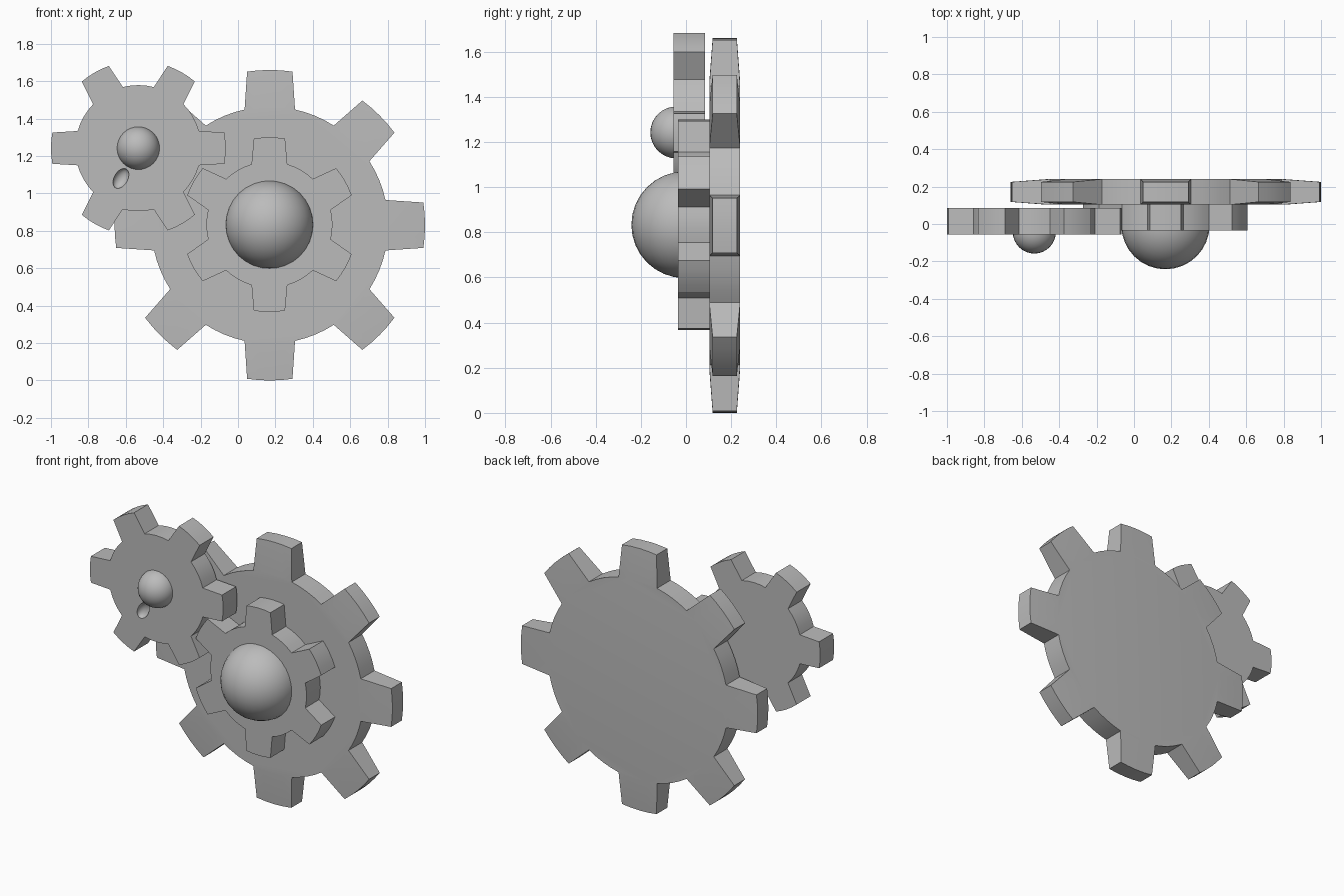
import bpy, bmesh, math

if "Cube" in bpy.data.objects:
    bpy.data.objects.remove(bpy.data.objects["Cube"])

grey = bpy.data.materials.new("plain grey")
grey.diffuse_color = (0.5, 0.5, 0.5, 1)
grey.use_nodes = True
grey.node_tree.nodes["Principled BSDF"].inputs["Base Color"].default_value = grey.diffuse_color


def smooth(obj):
    bpy.ops.object.select_all(action='DESELECT')
    obj.select_set(True)
    bpy.context.view_layer.objects.active = obj
    bpy.ops.object.shade_smooth_by_angle(angle=math.radians(30))


def gear(name, cx, cz, teeth, first, r_root, r_tip, a_root, a_tip, y0, y1, taper=0.0):
    """Upright gear: a flat disc with tapered teeth, facing -y. Angles in degrees."""
    bm = bmesh.new()
    step = 360 / teeth

    def vert(r, deg, y):
        a = math.radians(deg)
        return bm.verts.new((cx + r * math.cos(a), y, cz + r * math.sin(a)))

    def pair(r, deg, t=0.0):
        return vert(r, deg, y0 + t), vert(r, deg, y1 - t)

    ring, tooth_sets = [], []
    for i in range(teeth):
        mid = first + i * step
        fan = [-1, -0.5, 0, 0.5, 1]
        root = [pair(r_root, mid + a_root * f) for f in fan]
        tip = [pair(r_tip, mid + a_tip * f, taper) for f in fan]
        gap = step - 2 * a_root
        valley = [pair(r_root, mid + a_root + gap * f) for f in (0.25, 0.5, 0.75)]
        ring += root + valley
        tooth_sets.append((root, tip, valley))

    # Disc faces
    bm.faces.new([p[0] for p in ring])
    bm.faces.new([p[1] for p in ring])
    # Teeth and valley walls
    for i, (root, tip, valley) in enumerate(tooth_sets):
        for j in range(4):
            for s in (0, 1):
                bm.faces.new((root[j][s], root[j + 1][s], tip[j + 1][s], tip[j][s]))
            bm.faces.new((tip[j][0], tip[j + 1][0], tip[j + 1][1], tip[j][1]))
        for j in (0, 4):
            bm.faces.new((root[j][0], tip[j][0], tip[j][1], root[j][1]))
        wall = [root[-1]] + valley + [tooth_sets[(i + 1) % teeth][0][0]]
        for a, b in zip(wall, wall[1:]):
            bm.faces.new((a[0], b[0], b[1], a[1]))
    bmesh.ops.recalc_face_normals(bm, faces=bm.faces)
    mesh = bpy.data.meshes.new(name)
    bm.to_mesh(mesh)
    bm.free()
    mesh.materials.append(grey)
    obj = bpy.data.objects.new(name, mesh)
    bpy.context.collection.objects.link(obj)
    return obj


def ball(name, loc, r, scale=(1, 1, 1), tilt=0):
    bpy.ops.mesh.primitive_uv_sphere_add(segments=32, ring_count=16, radius=r, location=loc,
                                         rotation=(0, math.radians(tilt), 0))
    obj = bpy.context.object
    obj.name = name
    obj.scale = scale
    obj.data.materials.append(grey)
    return obj


# Gears
large = gear("large_gear", 0.17, 0.83, 8, 0, 0.633, 0.83, 12.3, 8.4, 0.103, 0.24, 0.015)
middle = gear("middle_gear", 0.168, 0.833, 6, 30, 0.337, 0.467, 16.5, 10.3, -0.035, 0.104)
side = gear("side_gear", -0.533, 1.242, 6, 0, 0.337, 0.467, 15.8, 10.3, -0.055, 0.085)

# Shallow oval dent in the side gear
cutter = ball("dent_cutter", (-0.626, -0.055, 1.08), 0.058, (0.62, 0.55, 1), 30)
cut = side.modifiers.new("dent", 'BOOLEAN')
cut.object = cutter
cut.operation = 'DIFFERENCE'
bpy.context.view_layer.objects.active = side
bpy.ops.object.modifier_apply(modifier="dent")
bpy.data.objects.remove(cutter)

# Hub domes
hub = ball("middle_hub", (0.168, -0.006, 0.833), 0.236)
knob = ball("side_hub", (-0.533, -0.043, 1.242), 0.115)

for obj in (large, middle, side, hub, knob):
    smooth(obj)
